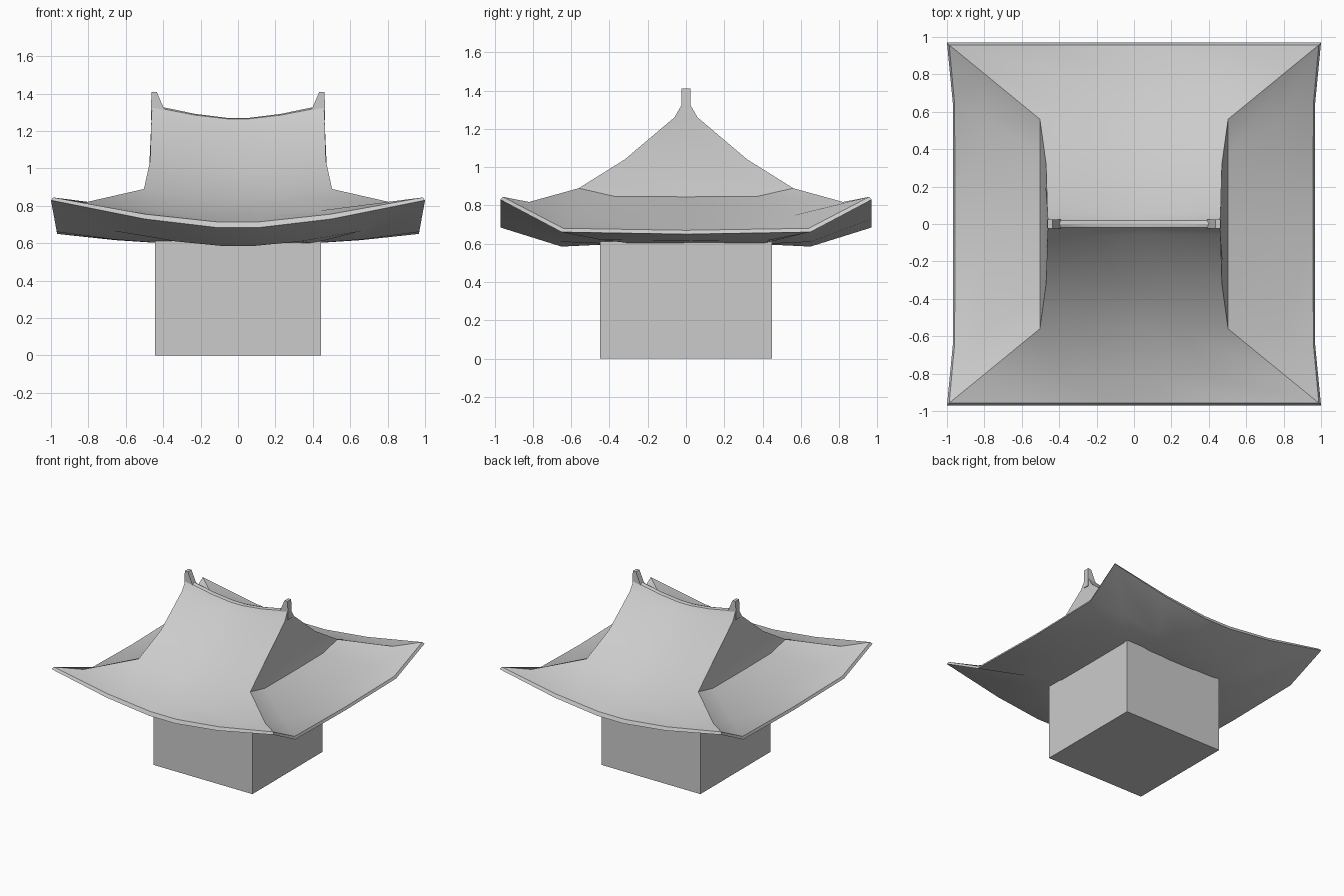
import bpy, bmesh

if "Cube" in bpy.data.objects:
    bpy.data.objects.remove(bpy.data.objects["Cube"])

# Positions along a front eave / side eave, with how far each follows the raised corner
FRONT = [(-1, 1), (-.5, .31), (-.12, 0), (.12, 0), (.5, .31)]
SIDE = [(-1, 1), (-.67, .06), (0, 0), (.67, .06)]

# Roof rings from ridge to underside:
# hip corner x, y, z | front centre y, z | side centre x, z
RINGS = [
    (.46, 0, 1.34, 0, 1.27, .46, 1.34),
    (.46, .02, 1.33, .02, 1.265, .46, 1.32),
    (.463, .06, 1.26, .06, 1.215, .46, 1.24),
    (.47, .32, 1.04, .32, .985, .475, 1.0),
    (.503, .56, .89, .56, .835, .503, .845),
    (.82, .82, .818, .81, .75, .78, .74),
    (.988, .957, .845, .957, .715, .957, .67),   # eave top
    (1.0, .97, .83, .97, .685, .967, .65),       # eave bottom
    (.66, .66, .665, .65, .585, .66, .617),      # underside
    (.4, .4, .6, .4, .597, .4, .6),
]


def mix(a, b, w):
    return a + (b - a) * w


def ring_points(r):
    hx, hy, hz, fy, fz, sx, sz = r
    front = [(t * hx, -mix(fy, hy, w), mix(fz, hz, w)) for t, w in FRONT]
    right = [(mix(sx, hx, w), t * hy, mix(sz, hz, w)) for t, w in SIDE]
    half = front + right
    return half + [(-x, -y, z) for x, y, z in half]


def finish(bm, name, smooth=None):
    bmesh.ops.recalc_face_normals(bm, faces=bm.faces)
    me = bpy.data.meshes.new(name)
    bm.to_mesh(me)
    bm.free()
    ob = bpy.data.objects.new(name, me)
    bpy.context.collection.objects.link(ob)
    if smooth:
        bpy.ops.object.select_all(action='DESELECT')
        ob.select_set(True)
        bpy.context.view_layer.objects.active = ob
        bpy.ops.object.shade_smooth_by_angle(angle=smooth)
    return ob


# Curved hip-and-gable roof, lofted through the rings
bm = bmesh.new()
loops = [[bm.verts.new(p) for p in ring_points(r)] for r in RINGS]
n = len(loops[0])
for a, b in zip(loops, loops[1:]):
    for i in range(n):
        j = (i + 1) % n
        bm.faces.new((a[i], a[j], b[j], b[i]))
bm.faces.new(loops[-1])
bmesh.ops.remove_doubles(bm, verts=bm.verts, dist=.0005)
finish(bm, "roof", .6)

# Upturned finials at both ridge ends
PROFILE = [(.36, 1.26), (.40, 1.33), (.435, 1.41), (.463, 1.41), (.466, 1.26)]
for side, name in ((1, "right_finial"), (-1, "left_finial")):
    bm = bmesh.new()
    a, b = [[bm.verts.new((side * x, y, z)) for x, z in PROFILE] for y in (-.023, .023)]
    bm.faces.new(a)
    bm.faces.new(b)
    for i in range(len(a)):
        j = (i + 1) % len(a)
        bm.faces.new((a[i], a[j], b[j], b[i]))
    finish(bm, name)

# Plain square building block
bpy.ops.mesh.primitive_cube_add(size=1, location=(0, 0, .31))
base = bpy.context.object
base.name = "building_base"
base.scale = (.89, .9, .62)
